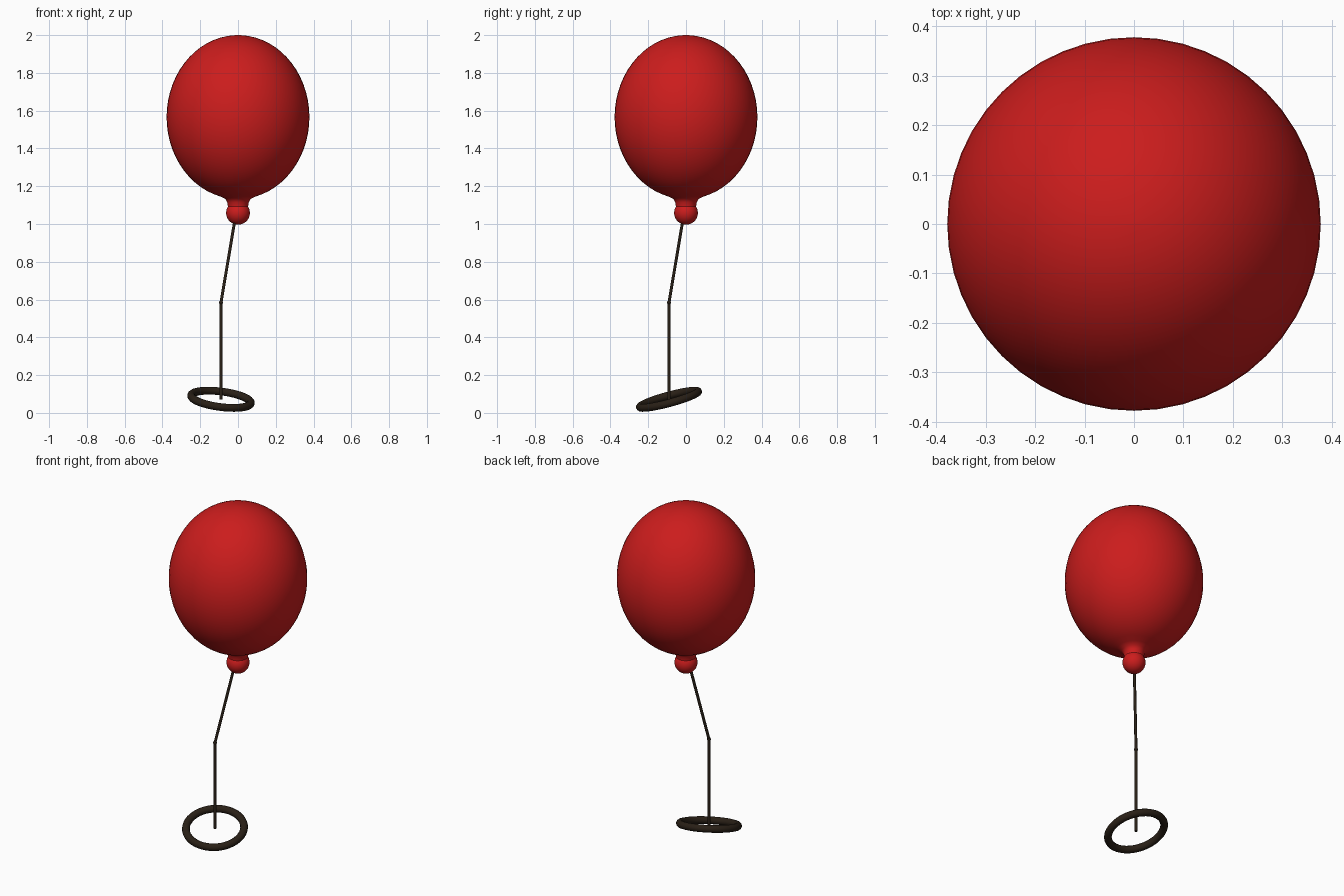
import bpy, math
from mathutils import Vector

if "Cube" in bpy.data.objects:
    bpy.data.objects.remove(bpy.data.objects["Cube"])


def material(name, color):
    m = bpy.data.materials.new(name)
    m.diffuse_color = color
    m.use_nodes = True
    m.node_tree.nodes["Principled BSDF"].inputs["Base Color"].default_value = m.diffuse_color
    return m


red = material("red_rubber", (0.60, 0.012, 0.012, 1))
dark = material("dark_cord", (0.022, 0.014, 0.008, 1))


def finish(name, mat):
    ob = bpy.context.object
    ob.name = name
    ob.data.materials.append(mat)
    bpy.ops.object.shade_smooth_by_angle(angle=math.radians(50))
    return ob


def rod(name, a, b, radius):
    a, b = Vector(a), Vector(b)
    bpy.ops.mesh.primitive_cylinder_add(vertices=12, radius=radius, depth=(b - a).length, location=(a + b) / 2)
    bpy.context.object.rotation_euler = (b - a).to_track_quat('Z', 'Y').to_euler()
    return finish(name, dark)


def lathe(name, profile, mat, n=48):
    verts = [(r * math.cos(2 * math.pi * i / n), r * math.sin(2 * math.pi * i / n), z)
             for r, z in profile for i in range(n)]
    faces = [(k * n + i, k * n + (i + 1) % n, (k + 1) * n + (i + 1) % n, (k + 1) * n + i)
             for k in range(len(profile) - 1) for i in range(n)]
    verts += [(0, 0, 2.0)]
    top = (len(profile) - 1) * n
    faces += [(top + i, top + (i + 1) % n, len(verts) - 1) for i in range(n)]
    me = bpy.data.meshes.new(name)
    me.from_pydata(verts, [], faces)
    ob = bpy.data.objects.new(name, me)
    bpy.context.collection.objects.link(ob)
    bpy.ops.object.select_all(action='DESELECT')
    ob.select_set(True)
    bpy.context.view_layer.objects.active = ob
    return finish(name, mat)


# Balloon body: flared neck running into an egg-shaped envelope
neck = [(0.052, 1.06), (0.053, 1.09), (0.057, 1.115), (0.066, 1.132)]
egg = []
for k in range(29):
    t = math.radians(-76 + k * 164 / 28)
    egg.append((0.378 * math.cos(t), 1.566 + 0.434 * math.sin(t)))
lathe("balloon_body", neck + egg, red)

# Tied knot
bpy.ops.mesh.primitive_uv_sphere_add(segments=32, ring_count=16, radius=0.063, location=(0, 0, 1.059))
finish("balloon_knot", red)

# Two-part string with a small joint
bend = (-0.09, -0.09, 0.585)
rod("upper_string", (-0.01, -0.01, 1.06), bend, 0.008)
rod("lower_string", bend, (-0.09, -0.09, 0.07), 0.008)
bpy.ops.mesh.primitive_uv_sphere_add(segments=12, ring_count=8, radius=0.011, location=bend)
finish("string_joint", dark)

# Tilted ring at the end of the string
bpy.ops.mesh.primitive_torus_add(major_radius=0.159, minor_radius=0.021, major_segments=48,
                                 minor_segments=12, location=(-0.09, -0.09, 0.072))
bpy.context.object.rotation_euler = Vector((0.13, -0.27, 1)).to_track_quat('Z', 'Y').to_euler()
finish("ring_handle", dark)
